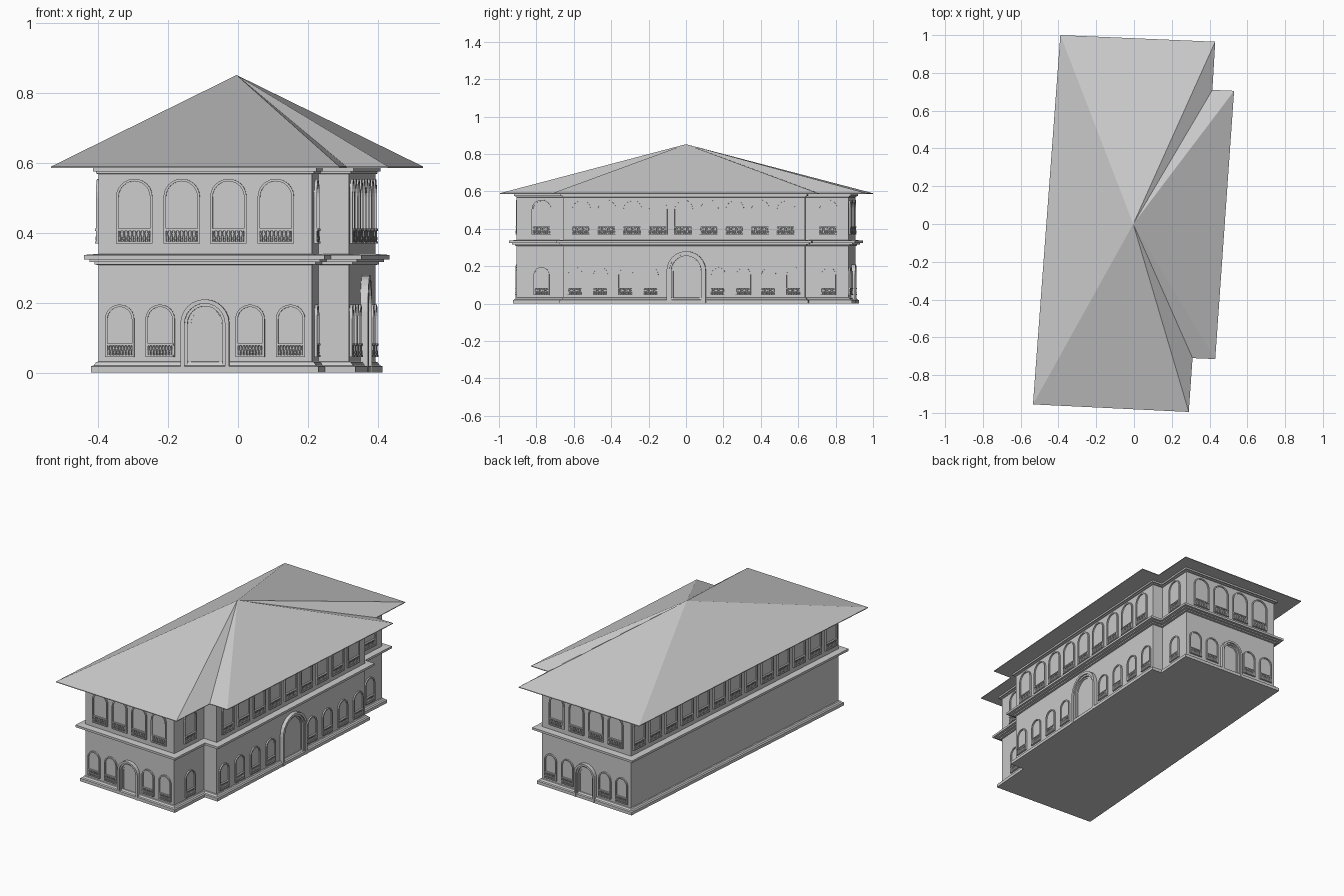
import bpy, bmesh, math
from mathutils import Vector, Matrix

if "Cube" in bpy.data.objects:
    bpy.data.objects.remove(bpy.data.objects["Cube"])

# footprint of the walls (counter-clockwise from front left) and of the eaves
WALL = [(-.40, -.868), (.212, -.905), (.231, -.65), (.318, -.655),
        (.393, .635), (.328, .64), (.343, .868), (-.27, .905)]
EAVE = [(-.535, -.955), (.29, -.995), (.31, -.71), (.43, -.715),
        (.53, .705), (.415, .71), (.43, .965), (-.39, 1.0)]


def finish(bm, name):
    bmesh.ops.recalc_face_normals(bm, faces=bm.faces)
    me = bpy.data.meshes.new(name)
    bm.to_mesh(me)
    bm.free()
    return me


def add(me, name, mat=None):
    ob = bpy.data.objects.new(name, me)
    bpy.context.collection.objects.link(ob)
    if mat:
        ob.matrix_world = mat
    return ob


def offset(poly, d):
    out = []
    for i, p in enumerate(poly):
        p = Vector(p)
        u = (p - Vector(poly[i - 1])).normalized()
        v = (Vector(poly[(i + 1) % len(poly)]) - p).normalized()
        n, m = Vector((u.y, -u.x)), Vector((v.y, -v.x))
        out.append(p + (n + m) * d / (1 + n.dot(m)))
    return out


def skin(bm, rings, closed=True):
    n = len(rings[0])
    for a, b in zip(rings, rings[1:]):
        for i in range(n):
            j = (i + 1) % n
            bm.faces.new((a[i], a[j], b[j], b[i]))
    if closed:
        bm.faces.new(rings[0])
        bm.faces.new(rings[-1])


def moulding(name, profile):
    """Sweep an (offset, height) profile round the walls."""
    bm = bmesh.new()
    skin(bm, [[bm.verts.new((p.x, p.y, z)) for p in offset(WALL, d)] for d, z in profile])
    add(finish(bm, name), name)


def arch(w, z0, z1, n=12):
    r = w / 2
    return [(-r, z0)] + [(-r * math.cos(math.pi * k / n), z1 - r + r * math.sin(math.pi * k / n))
                         for k in range(n + 1)] + [(r, z0)]


def panel(bm, w, z0, z1, depth):
    pts = arch(w, z0, z1)
    skin(bm, [[bm.verts.new((x, y, z)) for x, z in pts] for y in (.004, -depth)])


def frame(bm, w, z0, z1, t, depth):
    """Arched surround, open at the foot."""
    outer, inner = arch(w, z0, z1), arch(w - 2 * t, z0, z1 - t)
    secs = [[bm.verts.new(c) for c in ((o[0], .004, o[1]), (o[0], -depth, o[1]),
                                       (i[0], -depth, i[1]), (i[0], .004, i[1]))]
            for o, i in zip(outer, inner)]
    skin(bm, secs)


def box(bm, x0, x1, y0, y1, z0, z1):
    mat = Matrix.Translation(((x0 + x1) / 2, (y0 + y1) / 2, (z0 + z1) / 2)) \
        @ Matrix.Diagonal((x1 - x0, y1 - y0, z1 - z0, 1))
    bmesh.ops.create_cube(bm, size=1, matrix=mat)


def window(name, w, z0, z1, rail):
    bm = bmesh.new()
    panel(bm, w - .01, z0, z1 - .005, .001)
    frame(bm, w, z0, z1, .007, .008)
    r = w / 2
    box(bm, -r + .004, r - .004, -.011, 0, z0, z0 + .005)
    box(bm, -r + .004, r - .004, -.011, 0, z0 + rail - .006, z0 + rail)
    # turned balusters
    for k in range(8):
        x = (k - 3.5) * (w - .022) / 7
        rings = [[bm.verts.new((x + q * math.cos(a * math.pi / 3), -.006 + q * math.sin(a * math.pi / 3),
                                z0 + rail * h)) for a in range(6)]
                 for q, h in ((.003, .1), (.0045, .35), (.0018, .65), (.0035, .87))]
        skin(bm, rings)
    return finish(bm, name)


def door(name, w, top, t):
    bm = bmesh.new()
    frame(bm, w, 0, top, t * .6, .022)
    frame(bm, w - t * 1.2, 0, top - t * .6, t * .4, .014)
    panel(bm, w - 2 * t, 0, top - t, .002)
    frame(bm, w - 2 * t - .004, .02, top - t - .002, .008, .005)
    return finish(bm, name)


# main volume and horizontal mouldings
moulding("walls", [(0, .005), (0, .588)])
moulding("plinth", [(.02, 0), (.02, .018), (.012, .021), (.006, .03), (0, .032)])
moulding("belt_course", [(0, .308), (.01, .31), (.01, .317), (.024, .317), (.024, .324),
                         (.038, .324), (.038, .337), (0, .34)])
moulding("cornice", [(0, .568), (.006, .57), (.006, .576), (.014, .576), (.014, .588)])

# roof: thin eave slab rising to one apex
bm = bmesh.new()
low = [bm.verts.new((x, y, .586)) for x, y in EAVE]
rim = [bm.verts.new((x, y, .590)) for x, y in EAVE]
skin(bm, [low, rim], False)
bm.faces.new(low)
apex = bm.verts.new((-.004, 0, .852))
for i in range(8):
    bm.faces.new((rim[i - 1], rim[i], apex))
add(finish(bm, "roof"), "roof")

# shared window and door meshes
upper = window("upper_window", .104, .37, .555, .042)
lower = window("lower_window", .084, .045, .195, .038)
small_door = door("end_door", .14, .21, .02)
big_door = door("side_door", .21, .28, .025)


def place(edge, me, positions):
    a, b = Vector(WALL[edge]), Vector(WALL[(edge + 1) % 8])
    u = (b - a).normalized()
    for s in positions:
        p = (a + b) / 2 + u * s
        mat = Matrix(((u.x, -u.y, 0, p.x), (u.y, u.x, 0, p.y), (0, 0, 1, 0), (0, 0, 0, 1)))
        add(me, me.name, mat)


# front and back ends
for e in (0, 6):
    place(e, upper, (-.203, -.067, .067, .203))
    place(e, lower, (-.245, -.129, .129, .245))
    place(e, small_door, (0,))
# right side: projecting centre and two set-back bays
place(3, upper, [k * .137 - .005 for k in range(-4, 5)])
place(3, lower, [s * d for s in (-1, 1) for d in (.18, .315, .45, .585)])
place(3, big_door, (.012,))
for e in (1, 5):
    place(e, upper, (.005,))
    place(e, lower, (.005,))
# left side: upper windows over a blank ground floor
place(7, upper, [k * .137 for k in range(-6, 7)])
